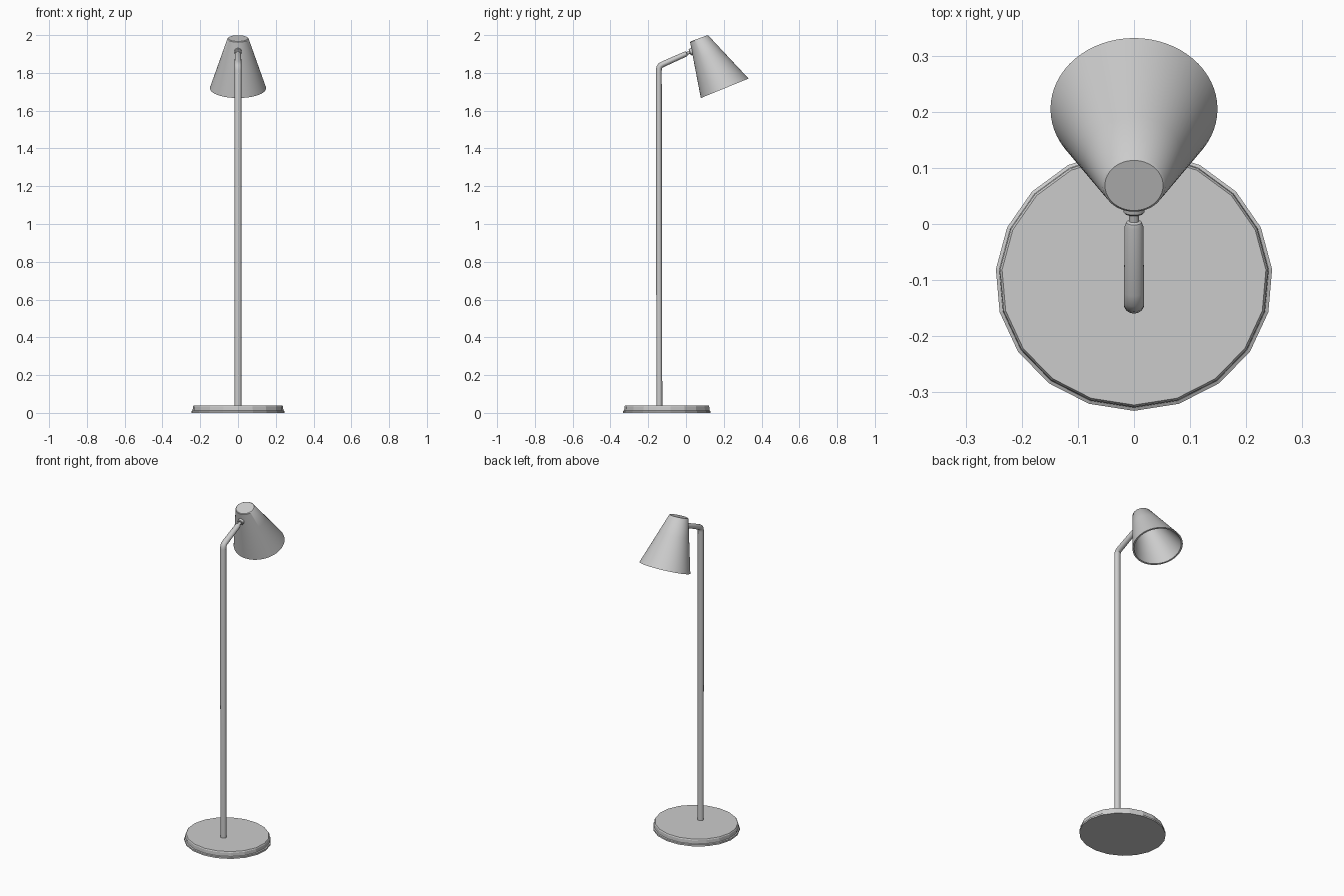
import bpy, bmesh
from math import sin, cos, pi, radians

if "Cube" in bpy.data.objects:
    bpy.data.objects.remove(bpy.data.objects["Cube"])


def loft(name, rings, n, smooth=True):
    """Skin elliptical rings (y, z, tilt in degrees, radius in yz, radius in x)."""
    bm = bmesh.new()
    loops = []
    for y, z, tilt, r, rx in rings:
        t = radians(tilt)
        loop = []
        for i in range(n):
            a = -pi / 2 + 2 * pi * i / n
            s = r * sin(a)
            loop.append(bm.verts.new((rx * cos(a), y + s * cos(t), z + s * sin(t))))
        loops.append(loop)
    for a, b in zip(loops, loops[1:]):
        for i in range(n):
            j = (i + 1) % n
            bm.faces.new((a[i], a[j], b[j], b[i]))
    bm.faces.new(loops[0][::-1])
    bm.faces.new(loops[-1])
    bmesh.ops.recalc_face_normals(bm, faces=bm.faces[:])
    me = bpy.data.meshes.new(name)
    bm.to_mesh(me)
    bm.free()
    if smooth:
        me.polygons.foreach_set("use_smooth", [True] * len(me.polygons))
        me.set_sharp_from_angle(angle=radians(35))
    ob = bpy.data.objects.new(name, me)
    bpy.context.collection.objects.link(ob)
    return ob


# Faceted base disc with a thin flange at the floor
base_profile = [(0.0, 1.0), (0.01, 1.0), (0.013, 0.975), (0.034, 0.97), (0.04, 0.955)]
loft("base", [(-0.1, z, 0, 0.233 * k, 0.247 * k) for z, k in base_profile], 19, False)

# Upright pole bending into the short arm
R, RX = 0.0155, 0.018
pole = [(-0.141, 0.03, 0, R, RX), (-0.144, 1.812, 0, R, RX)]
pole += [(-0.142, 1.827, -20, R, RX), (-0.136, 1.838, -45, R, RX),
         (-0.122, 1.846, -66, R, RX)]
pole += [(-0.004, 1.899, -66, 0.014, 0.0165), (0.003, 1.902, -66, 0.012, 0.014),
         (0.006, 1.9035, -66, 0.007, 0.008)]
loft("pole_and_arm", pole, 24)

# Swivel joint: thin pin, then a collar against the shade
loft("joint_pin", [(0.0, 1.901, -66, 0.008, 0.009), (0.045, 1.919, -66, 0.008, 0.009)], 16)
loft("joint_collar", [(0.019, 1.909, -70, 0.015, 0.016), (0.022, 1.910, -70, 0.018, 0.019),
                      (0.040, 1.917, -70, 0.018, 0.019)], 24)


# Hollow conical shade: outer wall, rim, inner wall
def shade_ring(t, inset):
    r = 0.0505 + 0.0860 * t - inset
    return (0.0687 + 0.1363 * t, 1.983 - 0.2645 * t, 20 + 2.2 * t, r, r * 1.09)


outer = [shade_ring(0, 0.003), shade_ring(0.012, 0)] + [shade_ring(t, 0) for t in (0.35, 0.7, 1)]
inner = [shade_ring(t, 0.009) for t in (1, 0.7, 0.35, 0.05)]
loft("shade", outer + inner, 64)
